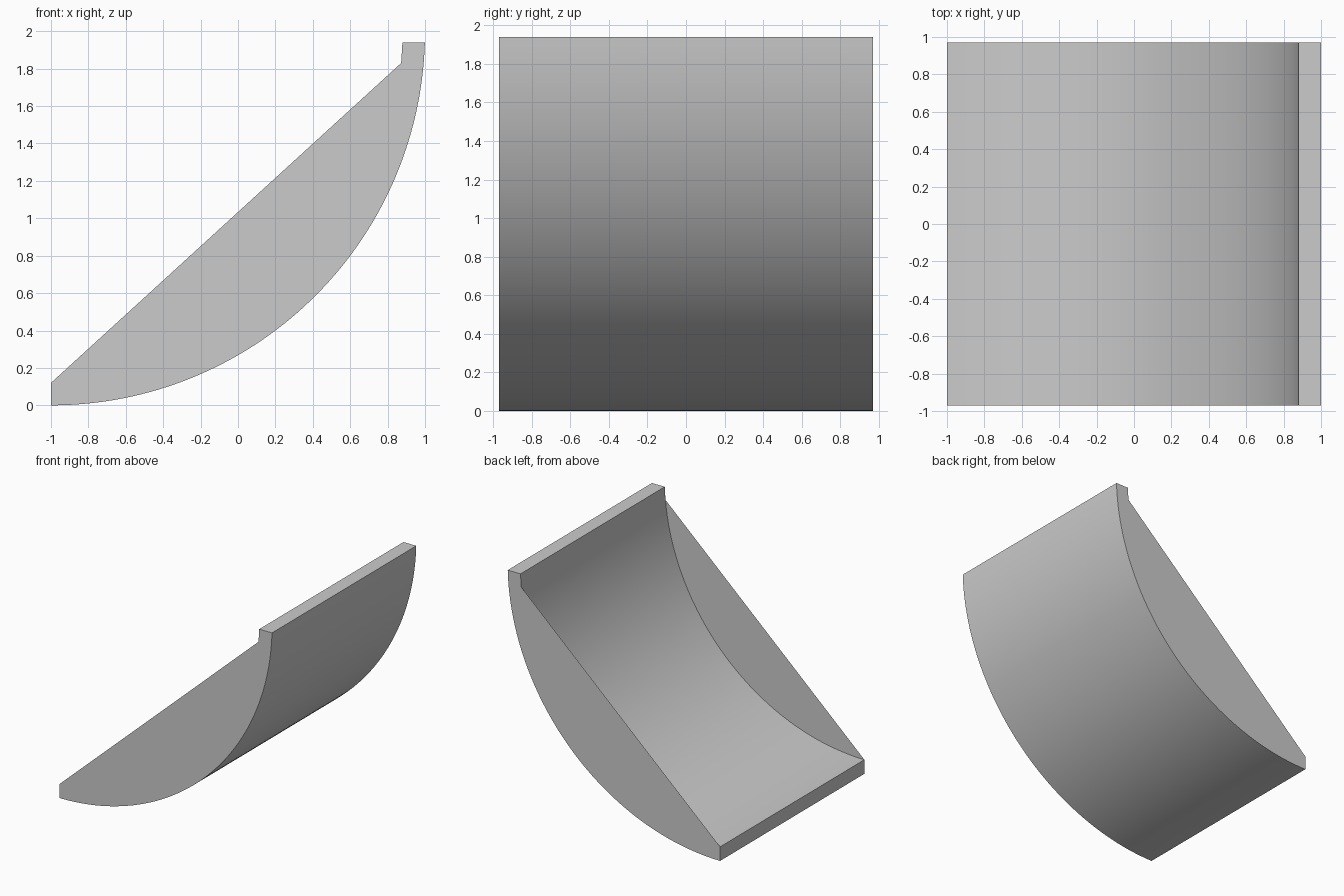
import bpy
import bmesh
from math import asin, cos, sin, pi, radians

cube = bpy.data.objects.get("Cube")
if cube:
    bpy.data.objects.remove(cube, do_unlink=True)

HALF_WIDTH = 0.97
TOP = 1.94
CENTRE_X, CENTRE_Z = -1.0, 2.0
OUTER, INNER = 2.0, 1.88
LIP_Z = 1.83
STEPS = 64

grey = bpy.data.materials.new("light grey")
grey.use_nodes = True
colour = (0.6, 0.6, 0.6, 1)
grey.diffuse_color = colour
grey.node_tree.nodes["Principled BSDF"].inputs["Base Color"].default_value = colour


def arc(radius, end_z):
    """Points (x, z) from the lowest point of the circle up to end_z."""
    start = -pi / 2
    end = asin((end_z - CENTRE_Z) / radius)
    angles = [start + (end - start) * i / STEPS for i in range(STEPS + 1)]
    return [(CENTRE_X + radius * cos(a), CENTRE_Z + radius * sin(a)) for a in angles]


def make_object(name, bm):
    mesh = bpy.data.meshes.new(name)
    bm.to_mesh(mesh)
    bm.free()
    mesh.materials.append(grey)
    obj = bpy.data.objects.new(name, mesh)
    bpy.context.collection.objects.link(obj)
    return obj


outer_arc = arc(OUTER, TOP)
inner_arc = arc(INNER, TOP)

# Curved panel: closed band swept across the width, its ends closed by the walls
bm = bmesh.new()
profile = outer_arc + inner_arc[::-1]
front = [bm.verts.new((x, -HALF_WIDTH, z)) for x, z in profile]
back = [bm.verts.new((x, HALF_WIDTH, z)) for x, z in profile]
for i in range(len(profile)):
    j = (i + 1) % len(profile)
    bm.faces.new((front[j], front[i], back[i], back[j]))
bmesh.ops.recalc_face_normals(bm, faces=bm.faces)
panel = make_object("curved_panel", bm)
bpy.context.view_layer.objects.active = panel
panel.select_set(True)
bpy.ops.object.shade_smooth_by_angle(angle=radians(30))

# Side walls: sheets from the outer curve to a straight sloping edge
lip = arc(INNER, LIP_Z)[-1]
wall_outline = outer_arc + [inner_arc[-1], lip, inner_arc[0]]
for name, y in (("front_wall", -HALF_WIDTH), ("back_wall", HALF_WIDTH)):
    bm = bmesh.new()
    verts = [bm.verts.new((x, y, z)) for x, z in wall_outline]
    bm.faces.new(verts if y < 0 else verts[::-1])
    make_object(name, bm)
